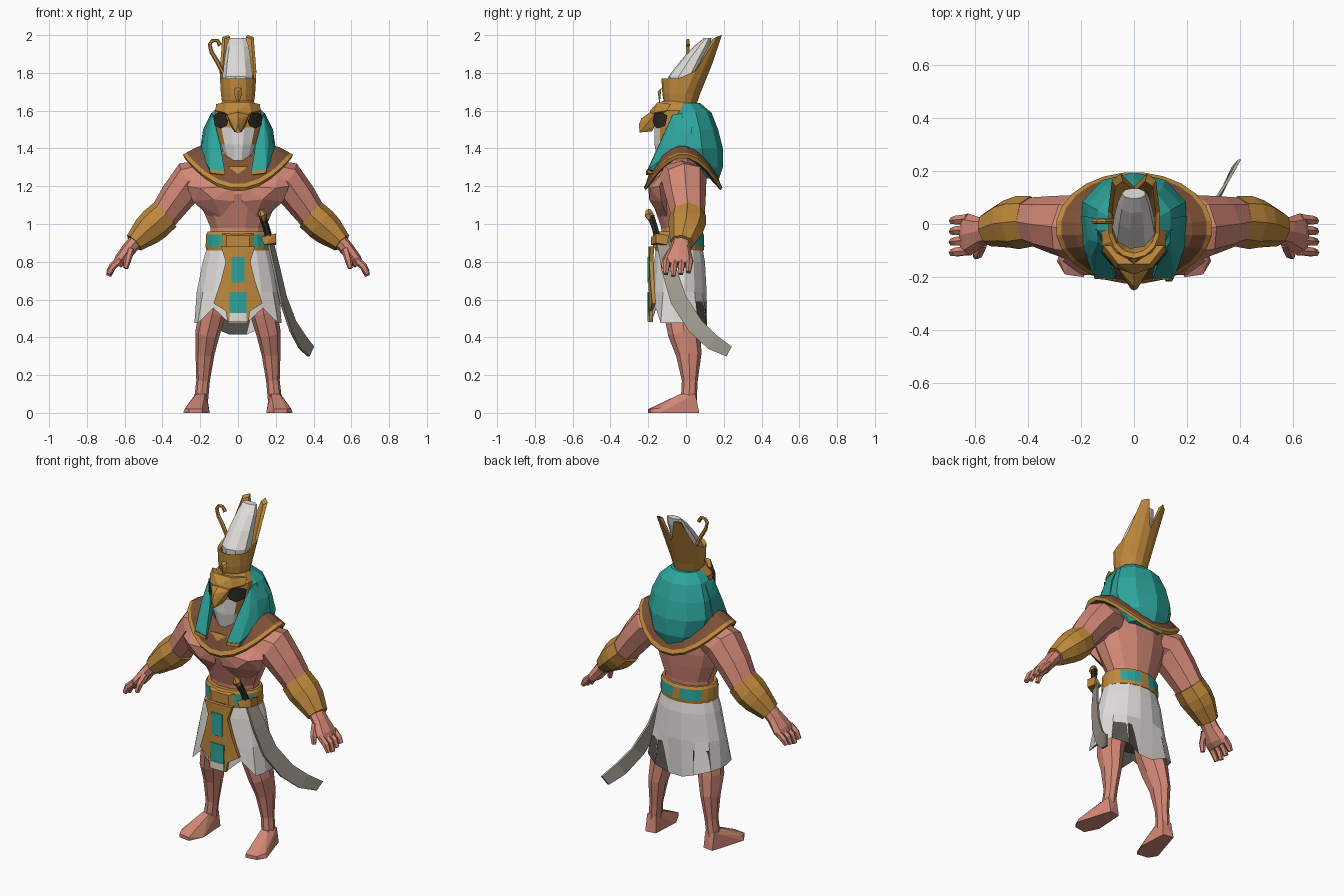
import bpy, bmesh, math
from mathutils import Vector as V

if "Cube" in bpy.data.objects:
    bpy.data.objects.remove(bpy.data.objects["Cube"])


def material(name, rgb):
    m = bpy.data.materials.new(name)
    m.use_nodes = True
    m.diffuse_color = (*rgb, 1)
    m.node_tree.nodes["Principled BSDF"].inputs["Base Color"].default_value = (*rgb, 1)
    return m


SKIN = material("skin", (0.66, 0.25, 0.185))
GOLD = material("gold", (0.52, 0.25, 0.045))
TEAL = material("teal", (0.026, 0.37, 0.33))
BROWN = material("brown", (0.21, 0.083, 0.04))
WHITE = material("white", (0.74, 0.72, 0.69))
GREY = material("steel", (0.38, 0.35, 0.30))
DARK = material("dark lining", (0.09, 0.085, 0.07))
BLACK = material("black", (0.025, 0.022, 0.016))


def finish(name, bm, mats, rule=None, mirror=False):
    """Turn a bmesh into an object; rule(face centre) picks the material slot."""
    bmesh.ops.recalc_face_normals(bm, faces=bm.faces)
    for f in bm.faces:
        f.material_index = rule(f.calc_center_median()) if rule else 0
    me = bpy.data.meshes.new(name)
    bm.to_mesh(me)
    bm.free()
    for m in mats:
        me.materials.append(m)
    ob = bpy.data.objects.new(name, me)
    bpy.context.collection.objects.link(ob)
    if mirror:
        ob.modifiers.new("mirror", "MIRROR").use_mirror_merge = False
    return ob


def ring(cx, cy, cz, rx, ry, n=12, dip=0):
    """Horizontal ellipse; dip lowers its front and back."""
    pts = []
    for i in range(n):
        a = math.tau * (i + 0.5) / n
        pts.append(V((cx + rx * math.cos(a), cy + ry * math.sin(a), cz - dip * math.sin(a) ** 2)))
    return pts


def skin(name, rings, mats, rule=None, mirror=False, caps=True):
    """Bridge a stack of equal rings."""
    bm = bmesh.new()
    vs = [[bm.verts.new(p) for p in r] for r in rings]
    n = len(vs[0])
    for a, b in zip(vs, vs[1:]):
        for i in range(n):
            j = (i + 1) % n
            bm.faces.new((a[i], a[j], b[j], b[i]))
    if caps:
        bm.faces.new(vs[0])
        bm.faces.new(vs[-1])
    return finish(name, bm, mats, rule, mirror)


def limb(name, path, mat, n=8, mirror=True):
    """Tube along a path of (x, y, z, radius across, radius in depth)."""
    rings = []
    for i, (x, y, z, ra, rb) in enumerate(path):
        t = (V(path[min(i + 1, len(path) - 1)][:3]) - V(path[max(i - 1, 0)][:3])).normalized()
        u = (V((0, 1, 0)) - t * t.y).normalized()
        w = t.cross(u)
        rings.append([V((x, y, z)) + w * ra * math.cos(math.tau * k / n)
                      + u * rb * math.sin(math.tau * k / n) for k in range(n)])
    return skin(name, rings, [mat], mirror=mirror)


def hull(name, pts, mat, mirror=False, both=False):
    """Convex chunk; both adds the points reflected in x."""
    bm = bmesh.new()
    for p in pts + ([(-x, y, z) for x, y, z in pts if x] if both else []):
        bm.verts.new(p)
    bmesh.ops.convex_hull(bm, input=bm.verts)
    bmesh.ops.delete(bm, geom=[v for v in bm.verts if not v.link_faces], context="VERTS")
    return finish(name, bm, [mat], mirror=mirror)


def plate(name, outline, y0, y1, mat):
    """Front plate from (half width, z) rows, wrapped slightly around the hips."""
    xs = (-1, -.35, .35, 1)
    rows = []
    for h, z in outline:
        rows.append([V((h * s, y0 + 1.2 * (h * s) ** 2, z)) for s in xs]
                    + [V((h * s, y1 + 1.2 * (h * s) ** 2, z)) for s in reversed(xs)])
    return skin(name, rows, [mat])


# Legs and feet
limb("legs", [(.11, -.03, .66, .07, .085), (.135, -.027, .53, .072, .09), (.162, -.01, .42, .065, .085),
              (.175, .015, .31, .05, .068), (.185, .02, .17, .036, .042), (.195, .015, .07, .037, .042)], SKIN)
hull("feet", [(.16, .06, 0), (.225, .07, 0), (.15, -.12, 0), (.19, -.2, 0), (.26, -.19, 0), (.29, -.14, 0),
              (.19, -.2, .02), (.26, -.19, .02), (.28, -.14, .025), (.165, .05, .1), (.225, .05, .1),
              (.175, -.03, .1), (.22, -.03, .1)], SKIN, mirror=True)

# Kilt: hem lifts over the thighs and dips at the back
hem = ring(0, -.035, .475, .235, .15, 16)
for p in hem:
    if p.y < -.1 and .06 < abs(p.x) < .17:
        p.z = .555
    elif p.y > .05 and abs(p.x) < .1:
        p.y, p.z = .1, .415
    elif p.y > .05 and abs(p.x) < .17:
        p.y, p.z = .112, .45
    elif abs(p.x) < .21 and abs(p.x) > .17:
        p.x *= 1.09
        p.y += math.copysign(.015, p.y)
inner = [V((p.x * .9, -.035 + (p.y + .035) * .9, .59)) for p in hem]
skin("kilt", [ring(0, -.035, .9, .16, .12, 16), ring(0, -.035, .8, .19, .138, 16),
              ring(0, -.038, .64, .223, .15, 16), hem], [WHITE], caps=False)
skin("kilt_lining", [hem, inner, ring(0, -.035, .6, .01, .01, 16)], [DARK], caps=False)

# Apron with inlays
plate("apron", [(.09, .88), (.065, .8), (.09, .7), (.13, .58), (.065, .54), (.055, .48)], -.199, -.178, GOLD)
for nm, h, top, low, m in (("upper_inlay", .035, .825, .69, TEAL), ("lower_inlay", .045, .64, .53, TEAL),
                           ("apron_tip", .045, .528, .485, WHITE)):
    plate(nm, [(h, top), (h, low)], -.204, -.197, m)

# Torso
skin("torso", [ring(0, -.03, .88, .15, .10), ring(0, -.03, .98, .15, .105), ring(0, -.04, 1.08, .195, .13),
               ring(0, -.05, 1.16, .225, .15), ring(0, -.045, 1.26, .25, .14), ring(0, -.02, 1.34, .22, .11),
               ring(0, -.02, 1.42, .1, .08)], [SKIN])
hull("pectorals", [(.02, -.19, 1.12), (.02, -.2, 1.2), (.13, -.195, 1.13), (.2, -.19, 1.19), (.24, -.13, 1.12),
                   (.27, -.14, 1.2), (.22, -.1, 1.3), (.02, -.12, 1.28), (.09, -.14, 1.04), (.15, -.1, 1.04)],
     SKIN, mirror=True)

# Belt with teal panels
skin("belt", [ring(0, -.035, z, r, r - .04, 24) for z, r in ((.86, .17), (.88, .173), (.945, .17), (.96, .162))],
     [GOLD, TEAL], lambda c: int(.88 < c.z < .945 and (.075 < abs(c.x) < .16 if c.y < 0 else .04 < abs(c.x) < .13)))
hull("buckle", [(.085, -.155, .95), (.085, -.155, .87), (.06, -.175, .94), (.06, -.175, .88)], GOLD, both=True)

# Arms, gauntlets, hands
limb("arms", [(.17, -.03, 1.25, .09, .12), (.25, -.01, 1.235, .105, .12), (.325, .0, 1.14, .092, .105),
              (.39, .01, 1.05, .08, .09), (.47, .005, .97, .06, .07)], SKIN)
limb("gauntlets", [(.385, .01, 1.05, .087, .095), (.44, .005, 1.0, .09, .1), (.48, 0, .965, .083, .09),
                   (.55, -.02, .9, .055, .065)], GOLD)
limb("palms", [(.53, -.02, .92, .04, .05), (.575, -.03, .87, .038, .055), (.62, -.04, .81, .036, .08),
               (.64, -.04, .785, .025, .075)], SKIN, 8)
for i in range(4):
    y = -.1 + .04 * i
    limb("finger_%d" % (i + 1), [(.625, y, .81, .02, .019), (.665, y - .005, .775, .02, .019),
                                 (.685, y - .008, .725 + .01 * abs(i - 1), .014, .014)], SKIN, 6)
limb("thumb", [(.57, -.07, .86, .022, .025), (.585, -.11, .81, .02, .02), (.595, -.12, .765, .013, .013)], SKIN, 6)

# Broad collar with a gold rim
skin("collar", [ring(0, -.02, 1.36, .10, .09, 24, .03), ring(0, -.02, 1.425, .13, .125, 24, .085),
                ring(0, -.018, 1.41, .22, .175, 24, .13), ring(0, -.015, 1.38, .276, .199, 24, .168),
                ring(0, -.015, 1.37, .295, .21, 24, .18), ring(0, -.015, 1.35, .285, .2, 24, .175),
                ring(0, -.02, 1.35, .2, .1, 24, .06)], [BROWN, GOLD],
     lambda c: int((c.x / .265) ** 2 + ((c.y + .015) / .192) ** 2 > 1))
hull("collar_charm", [(.055, -.185, 1.305), (0, -.2, 1.265), (0, -.17, 1.3)], GOLD, both=True)

# Head, brow, beak and eyes
skin("head", [ring(0, -.065, 1.335, .07, .09), ring(0, -.06, 1.42, .10, .11), ring(0, -.055, 1.51, .125, .115),
              ring(0, -.05, 1.60, .125, .11), ring(0, -.04, 1.65, .085, .09)], [WHITE, GOLD],
     lambda c: int(c.z > 1.54 or (c.z > 1.44 and abs(c.x) > .09)))
hull("brow", [(.12, -.1, 1.6), (.115, -.08, 1.635), (.07, -.165, 1.59), (.06, -.15, 1.645), (0, -.19, 1.6),
              (0, -.19, 1.54)], GOLD, both=True)
hull("beak", [(.06, -.165, 1.58), (.04, -.165, 1.52), (0, -.15, 1.62), (0, -.235, 1.56), (0, -.25, 1.525),
              (.012, -.245, 1.485), (.02, -.18, 1.49)], GOLD, both=True)
hull("eyes", [(.07, -.165, 1.585), (.052, -.176, 1.545), (.06, -.166, 1.52), (.09, -.15, 1.505), (.122, -.11, 1.52),
              (.13, -.098, 1.575), (.105, -.13, 1.59), (.09, -.13, 1.545)], BLACK, mirror=True)

# Headdress and front lappets
skin("headdress", [ring(0, .06, 1.24, .11, .115, 10), ring(0, .055, 1.3, .17, .14, 10),
                   ring(0, .035, 1.4, .205, .16, 10), ring(0, .03, 1.5, .185, .14, 10),
                   ring(0, .015, 1.59, .145, .12, 10), ring(0, 0, 1.64, .09, .075, 10)], [TEAL])
hull("lappets", [(.16, -.12, 1.44), (.095, -.135, 1.43), (.15, -.2, 1.29), (.07, -.208, 1.28), (.15, -.16, 1.28),
                 (.07, -.17, 1.28), (.195, -.09, 1.37), (.2, .03, 1.4), (.185, .03, 1.5), (.17, -.06, 1.5),
                 (.135, -.07, 1.58), (.14, .02, 1.59), (.125, -.08, 1.5), (.19, .0, 1.36)], TEAL, mirror=True)
hull("lappet_tips", [(.15, -.204, 1.29), (.07, -.212, 1.28), (.15, -.16, 1.265), (.07, -.16, 1.255),
                     (.148, -.206, 1.27), (.07, -.213, 1.26)], GOLD, mirror=True)

# Crown: gold cup open at the front, with two tall rear points and a notch between
rim = ring(0, -.015, 1.77, .098, .115, 14)
for p in rim:
    for limit, x, y, z in ((.095, 0, .14, 1.85), (.07, .05, .19, 2.0), (.03, .083, .165, 1.99), (0, .097, .05, 1.81)):
        if p.y > limit:
            p.x, p.y, p.z = math.copysign(x, p.x), y, z
            break
lip = [V((p.x * .85, p.y * .85, p.z - .01)) for p in rim]
skin("crown_cup", [ring(0, -.03, 1.63, .085, .085, 14), ring(0, -.025, 1.69, .093, .1, 14), rim, lip,
                   ring(0, -.02, 1.70, .07, .07, 14)], [GOLD])
skin("crown_core", [ring(0, -.02, 1.70, .07, .07, 9), ring(0, -.01, 1.78, .083, .085, 9),
                    ring(0, .04, 1.87, .072, .065, 9), ring(0, .085, 1.94, .06, .045, 9),
                    ring(0, .115, 1.985, .045, .02, 9)], [WHITE])
limb("crown_curl", [(-.08, .01, 1.8, .012, .012), (-.11, .01, 1.86, .012, .012), (-.14, .01, 1.91, .011, .011),
                    (-.15, .01, 1.95, .01, .01), (-.135, .01, 1.972, .01, .01), (-.11, .01, 1.972, .01, .01),
                    (-.094, .01, 1.945, .012, .012)], GOLD, 6, mirror=False)
hull("brow_ornament", [(.018, -.13, 1.72), (.022, -.135, 1.69), (0, -.15, 1.7), (0, -.14, 1.63)], GOLD, both=True)

# Curved sword hanging on the left hip
blade = []
for x, y, z, wy, wz in ((.165, -.13, .93, .03, .0), (.205, -.09, .76, .038, .01), (.24, -.04, .6, .04, .018),
                        (.29, .05, .46, .035, .027), (.34, .14, .375, .022, .036), (.385, .228, .325, .014, .026)):
    blade.append([V((x + s * .006 + e * .012, y + e * wy, z + e * wz)) for s, e in ((-1, -1), (1, -1), (1, 1), (-1, 1))])
skin("sword_blade", blade, [GREY])
limb("sword_grip", [(.165, -.15, .92, .02, .02), (.15, -.165, .98, .018, .018), (.13, -.185, 1.04, .02, .02)],
     BLACK, 6, mirror=False)
limb("sword_pommel", [(.137, -.185, 1.02, .012, .014), (.13, -.195, 1.05, .024, .026), (.122, -.2, 1.075, .012, .014)],
     GOLD, 6, mirror=False)
hull("sword_guard", [(.12, -.185, .93), (.2, -.16, .95), (.2, -.16, .9), (.14, -.185, .89), (.2, -.09, .94),
                     (.15, -.1, .9), (.2, -.1, .89)], GOLD)
